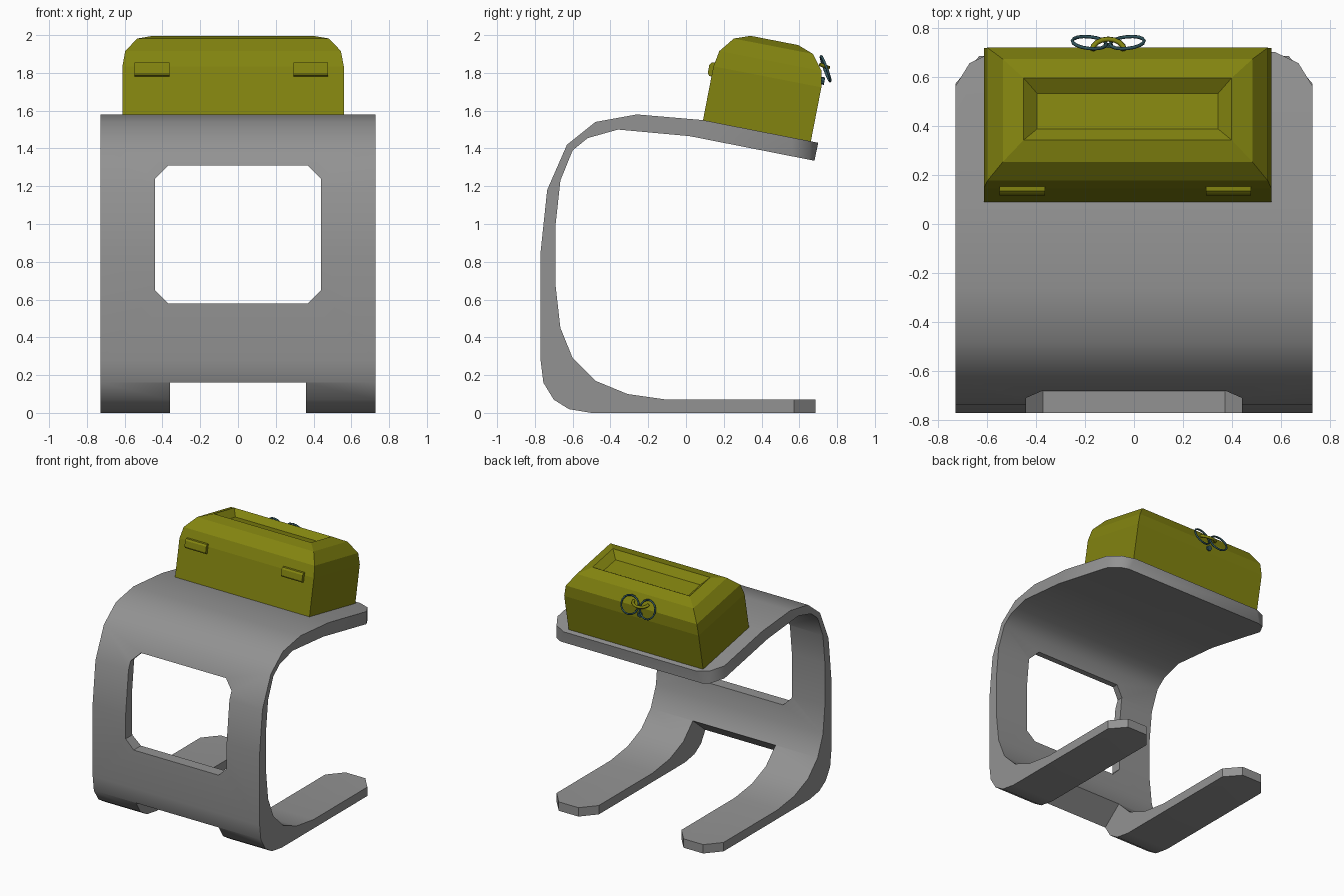
import bpy, bmesh
from math import radians, pi, sin, cos
from mathutils import Matrix, Vector

if "Cube" in bpy.data.objects:
    bpy.data.objects.remove(bpy.data.objects["Cube"])


def material(name, color):
    m = bpy.data.materials.new(name)
    m.diffuse_color = color
    m.use_nodes = True
    m.node_tree.nodes["Principled BSDF"].inputs["Base Color"].default_value = m.diffuse_color
    return m


OLIVE = material("olive", (0.225, 0.23, 0.005, 1))
GREY = material("dark_grey", (0.29, 0.29, 0.29, 1))
TEAL = material("dark_teal", (0.03, 0.09, 0.11, 1))
TILT = Matrix.Translation((0, 0.09, 1.55)) @ Matrix.Rotation(radians(-11), 4, 'X')


def finish(name, bm, mat=None, matrix=None):
    bmesh.ops.recalc_face_normals(bm, faces=bm.faces)
    me = bpy.data.meshes.new(name)
    bm.to_mesh(me)
    bm.free()
    ob = bpy.data.objects.new(name, me)
    bpy.context.collection.objects.link(ob)
    if mat:
        me.materials.append(mat)
    if matrix:
        ob.matrix_world = matrix
    return ob


def loft(name, rings, mat=None, matrix=None):
    """Skin a list of equal-length rings and cap both ends."""
    bm = bmesh.new()
    vs = [[bm.verts.new(p) for p in r] for r in rings]
    n = len(vs[0])
    for a, b in zip(vs, vs[1:]):
        for i in range(n):
            j = (i + 1) % n
            bm.faces.new((a[i], a[j], b[j], b[i]))
    bm.faces.new(vs[0])
    bm.faces.new(vs[-1])
    return finish(name, bm, mat, matrix)


def prism(name, pts, axis, lo, hi, mat=None, matrix=None):
    def place(p, t):
        c = list(p)
        c.insert(axis, t)
        return c
    return loft(name, [[place(p, t) for p in pts] for t in (lo, hi)], mat, matrix)


def smooth(ob, angle):
    bpy.ops.object.select_all(action='DESELECT')
    ob.select_set(True)
    bpy.context.view_layer.objects.active = ob
    bpy.ops.object.shade_smooth_by_angle(angle=radians(angle))


# Chair: C-shaped side profile (y, z) swept across the width
outer = [(0.70, 1.43), (0.09, 1.55), (-0.26, 1.58), (-0.48, 1.54), (-0.63, 1.42),
         (-0.735, 1.18), (-0.77, 0.85), (-0.77, 0.28), (-0.755, 0.16), (-0.70, 0.07),
         (-0.62, 0.02), (-0.50, 0.0), (0.685, 0.0)]
inner = [(0.685, 0.07), (-0.10, 0.07), (-0.31, 0.10), (-0.48, 0.17), (-0.60, 0.29),
         (-0.665, 0.45), (-0.69, 0.67), (-0.69, 1.0), (-0.665, 1.23), (-0.60, 1.39),
         (-0.52, 1.455), (-0.36, 1.50), (0.02, 1.465), (0.68, 1.335)]
chair = prism("chair_shell", outer + inner, 0, -0.728, 0.728, GREY)

# Cutters: back window, slot between the legs, seat and leg corners
cutters = [
    prism("window_cutter", [(-0.44, 0.65), (-0.37, 0.58), (0.37, 0.58), (0.44, 0.65),
                            (0.44, 1.24), (0.37, 1.31), (-0.37, 1.31), (-0.44, 1.24)],
          1, -1.2, -0.3, GREY),
    prism("slot_cutter", [(-0.54, 0.34), (-0.91, 0.03), (-0.91, -0.2), (0.9, -0.2), (0.9, 0.34)],
          0, -0.36, 0.36, GREY)]
for s in (-1, 1):
    seat = [(0.7285, 0.56), (0.67, 0.655), (0.565, 0.705), (0.565, 0.9), (0.9, 0.9), (0.9, 0.56)]
    cutters.append(prism("seat_corner_cutter", [(s * px, py) for px, py in seat], 2, 1.2, 1.7, GREY))
    for x, d in ((0.729, -1), (0.359, 1)):
        leg = [(x, 0.57), (x + d * 0.1, 0.686), (x + d * 0.1, 0.9), (x - d * 0.1, 0.9), (x - d * 0.1, 0.57)]
        cutters.append(prism("leg_corner_cutter", [(s * px, py) for px, py in leg], 2, -0.1, 0.2, GREY))
for c in cutters:
    c.hide_render = True
    b = chair.modifiers.new(c.name, 'BOOLEAN')
    b.operation, b.solver, b.object = 'DIFFERENCE', 'EXACT', c
cut_mesh = bpy.data.meshes.new_from_object(chair.evaluated_get(bpy.context.evaluated_depsgraph_get()))
chair.modifiers.clear()
chair.data = cut_mesh
for c in cutters:
    bpy.data.objects.remove(c)
smooth(chair, 35)


# Box: base and stepped lid with a recessed top, in the tilted seat frame
def rect(inset, w):
    x0, x1, y0, y1 = -0.612 + inset, 0.56 - inset, inset, 0.582 - inset
    return [(x0, y0, w), (x1, y0, w), (x1, y1, w), (x0, y1, w)]


loft("box_base", [rect(0, -0.005), rect(0, 0.29)], OLIVE, TILT)
loft("box_lid", [rect(0, 0.29), rect(0.015, 0.375), rect(0.078, 0.455), rect(0.162, 0.486),
                 rect(0.217, 0.44)], OLIVE, TILT)

# Hinges on the box's rear wall
for x in (-0.455, 0.385):
    prism("hinge", [(0.012, 0.232), (-0.014, 0.237), (-0.023, 0.25), (-0.023, 0.294),
                    (-0.014, 0.307), (0.012, 0.312)], 0, x - 0.092, x + 0.092, OLIVE, TILT)


def tube(name, path, r, mat, matrix, closed):
    """Round bar following a path of points in the local xy plane."""
    n, rings = len(path), []
    for i, p in enumerate(path):
        a = path[i - 1] if closed or i else p
        b = path[(i + 1) % n] if closed or i < n - 1 else p
        t = (Vector(b) - Vector(a)).normalized()
        side = Vector((t.y, -t.x, 0))
        rings.append([Vector(p) + r * (side * cos(k * pi / 3) + Vector((0, 0, 1)) * sin(k * pi / 3))
                      for k in range(6)])
    if not closed:
        ob = loft(name, rings, mat, matrix)
    else:
        bm = bmesh.new()
        vs = [[bm.verts.new(q) for q in ring] for ring in rings]
        for i in range(n):
            for k in range(6):
                m = (k + 1) % 6
                bm.faces.new((vs[i - 1][k], vs[i - 1][m], vs[i][m], vs[i][k]))
        ob = finish(name, bm, mat, matrix)
    smooth(ob, 61)
    return ob


# Clasp: olive bow on the lid, two hanging rings and a round keyhole plate
CX = -0.105
bow = [(0.065 * cos(a), 0.048 * sin(a), 0) for a in (i * pi / 8 for i in range(9))]
tube("clasp_bow", bow, 0.011, OLIVE,
     Matrix.Translation((CX, 0.708, 1.845)) @ Matrix.Rotation(radians(-20), 4, 'X'), False)
circle = [(0.07 * cos(i * pi / 8), 0.07 * sin(i * pi / 8), 0) for i in range(16)]
for s in (-1, 1):
    tube("clasp_ring", circle, 0.007, TEAL,
         Matrix.Translation((CX + s * 0.077, 0.739, 1.822)) @ Matrix.Rotation(radians(s * 6), 4, 'Z')
         @ Matrix.Rotation(radians(110), 4, 'X'), True)
disc = [(CX + 0.02 * cos(i * pi / 4), 0.325 + 0.02 * sin(i * pi / 4)) for i in range(8)]
prism("keyhole_plate", disc, 1, 0.56, 0.592, TEAL, TILT)
